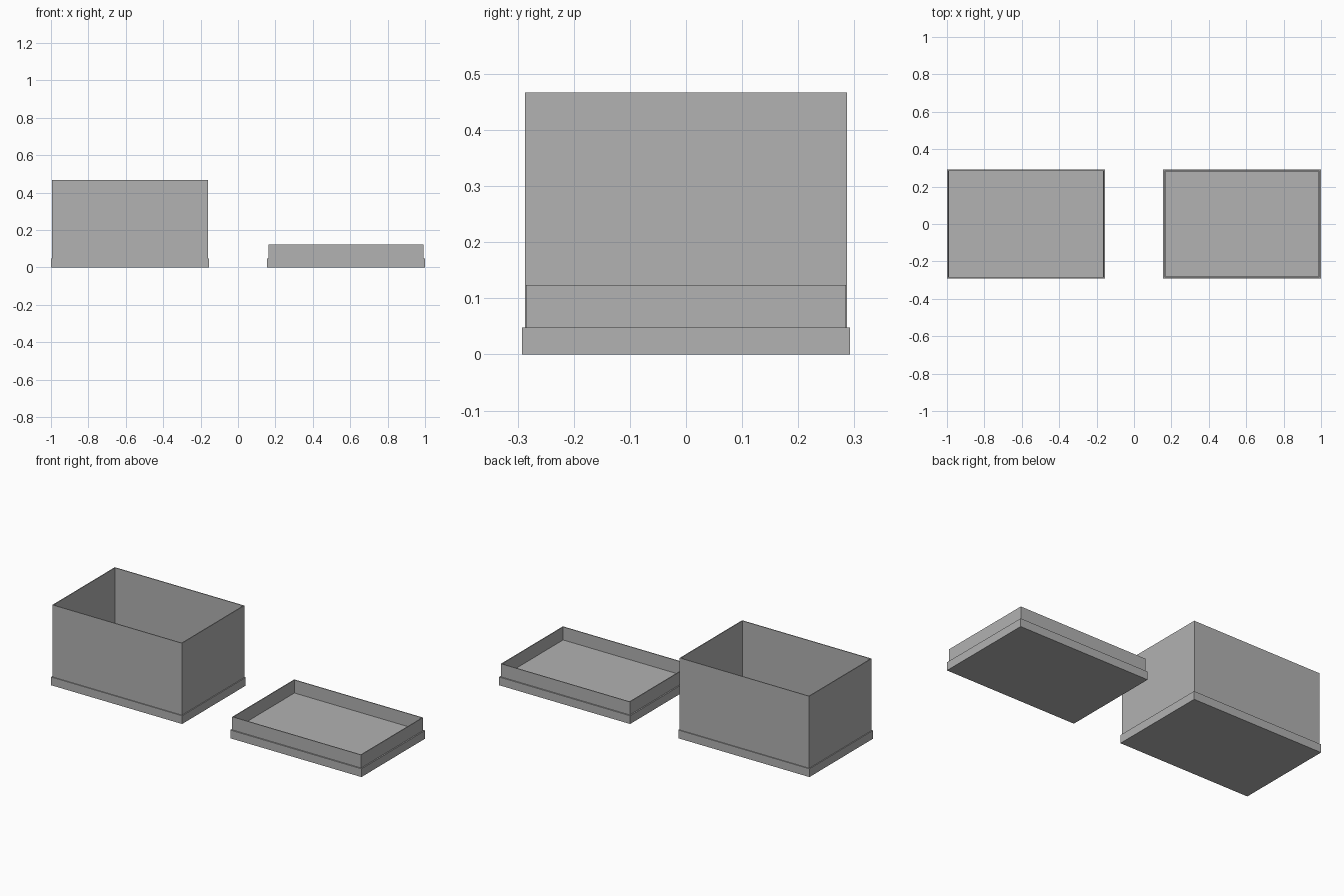
import bpy
import bmesh
from mathutils import Matrix

old = bpy.data.objects.get("Cube")
if old:
    bpy.data.objects.remove(old, do_unlink=True)

# Single plain grey material
GREY = (0.445, 0.445, 0.445, 1.0)
grey = bpy.data.materials.new("plain grey")
grey.use_nodes = True
grey.diffuse_color = GREY
grey.node_tree.nodes["Principled BSDF"].inputs["Base Color"].default_value = GREY

CENTRE_X = 0.5775
HALF_X, HALF_Y = 0.4225, 0.2925
PLATE_TOP = 0.048
WALL = 0.007


def add_tray(name, x, inset, height):
    """Stepped plate with a thin open-topped wall rising from it."""
    bm = bmesh.new()
    bmesh.ops.create_cube(bm, size=1.0, matrix=Matrix.Translation((x, 0, PLATE_TOP / 2))
                          @ Matrix.Diagonal((2 * HALF_X, 2 * HALF_Y, PLATE_TOP, 1)))
    bm.normal_update()
    top = max(bm.faces, key=lambda f: f.calc_center_median().z)

    # Narrow ledge around the plate, then the raised block
    bmesh.ops.inset_region(bm, faces=[top], thickness=inset)
    raised = bmesh.ops.extrude_face_region(bm, geom=[top])["geom"]
    bmesh.ops.delete(bm, geom=[top], context='FACES_ONLY')
    bmesh.ops.translate(bm, vec=(0, 0, height - PLATE_TOP),
                        verts=[v for v in raised if isinstance(v, bmesh.types.BMVert)])
    bm.normal_update()

    # Rim and hollow interior down to the plate
    rim = next(f for f in raised if isinstance(f, bmesh.types.BMFace))
    bmesh.ops.inset_region(bm, faces=[rim], thickness=WALL)
    floor = bmesh.ops.extrude_face_region(bm, geom=[rim])["geom"]
    bmesh.ops.delete(bm, geom=[rim], context='FACES_ONLY')
    bmesh.ops.translate(bm, vec=(0, 0, PLATE_TOP - height),
                        verts=[v for v in floor if isinstance(v, bmesh.types.BMVert)])
    bmesh.ops.recalc_face_normals(bm, faces=bm.faces)

    mesh = bpy.data.meshes.new(name)
    bm.to_mesh(mesh)
    bm.free()
    mesh.materials.append(grey)
    bpy.context.collection.objects.link(bpy.data.objects.new(name, mesh))


# Deep box on the model's right, shallow lid on its left
add_tray("box", -CENTRE_X, 0.0075, 0.467)
add_tray("lid", CENTRE_X, 0.0105, 0.124)
